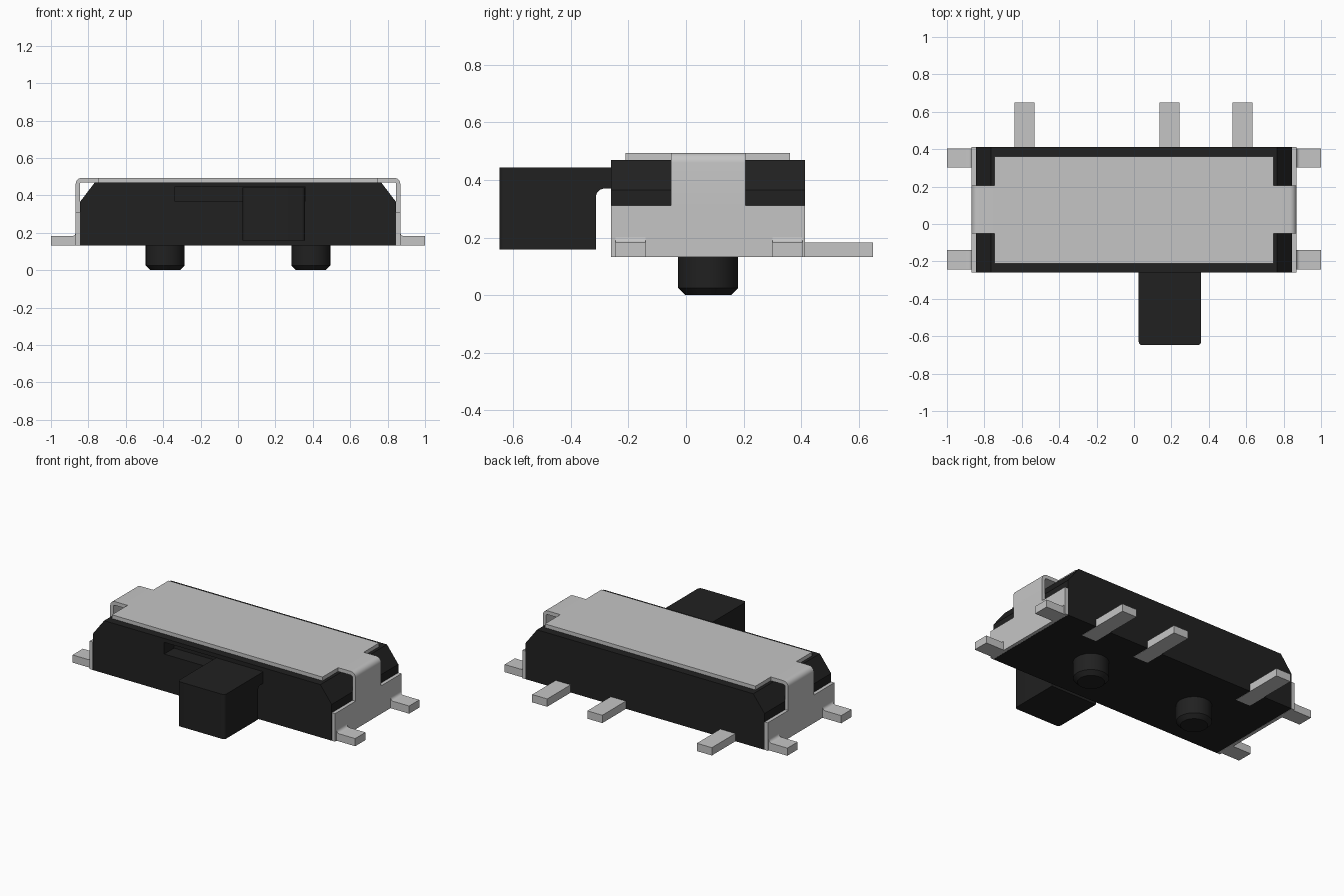
import bpy, bmesh, math

if "Cube" in bpy.data.objects:
    bpy.data.objects.remove(bpy.data.objects["Cube"])


def material(name, value):
    m = bpy.data.materials.new(name)
    m.diffuse_color = (value, value, value, 1)
    m.use_nodes = True
    m.node_tree.nodes["Principled BSDF"].inputs["Base Color"].default_value = m.diffuse_color
    return m


black = material("black plastic", 0.015)
metal = material("bright metal", 0.56)


def prism(name, pts, axis, lo, hi, mat):
    """Extrude a 2D profile along an axis: 'x' uses (y, z), 'y' (x, z), 'z' (x, y)."""
    place = {'x': lambda a, b, t: (t, a, b),
             'y': lambda a, b, t: (a, t, b),
             'z': lambda a, b, t: (a, b, t)}[axis]
    bm = bmesh.new()
    lower = [bm.verts.new(place(a, b, lo)) for a, b in pts]
    upper = [bm.verts.new(place(a, b, hi)) for a, b in pts]
    bm.faces.new(lower)
    bm.faces.new(upper)
    n = len(pts)
    for i in range(n):
        j = (i + 1) % n
        bm.faces.new((lower[i], lower[j], upper[j], upper[i]))
    bmesh.ops.recalc_face_normals(bm, faces=bm.faces)
    return finish(name, bm, mat)


def finish(name, bm, mat):
    me = bpy.data.meshes.new(name)
    bm.to_mesh(me)
    bm.free()
    me.materials.append(mat)
    ob = bpy.data.objects.new(name, me)
    bpy.context.collection.objects.link(ob)
    return ob


def box(name, x0, x1, y0, y1, z0, z1, mat):
    return prism(name, [(x0, y0), (x1, y0), (x1, y1), (x0, y1)], 'z', z0, z1, mat)


def arc(cx, cy, r, a0, a1, n=6):
    return [(cx + r * math.cos(math.radians(a0 + (a1 - a0) * i / n)),
             cy + r * math.sin(math.radians(a0 + (a1 - a0) * i / n))) for i in range(n + 1)]


def mirror_x(ob):
    center = ob.modifiers.new("mirror", 'MIRROR')
    center.use_axis[0] = True
    return ob


def smooth(ob):
    bpy.ops.object.select_all(action='DESELECT')
    ob.select_set(True)
    bpy.context.view_layer.objects.active = ob
    bpy.ops.object.shade_smooth_by_angle(angle=math.radians(30))


Y0, Y1, BASE, TOP = -0.26, 0.413, 0.133, 0.47

# body with chamfered ends and a slot in the front
body = prism("body", [(-0.845, BASE), (0.845, BASE), (0.845, 0.365), (0.765, TOP),
                      (-0.765, TOP), (-0.845, 0.365)], 'y', Y0, Y1, black)
cutter = box("slot_cutter", -0.34, 0.36, Y0 - 0.1, Y0 + 0.1, 0.37, 0.445, black)
cutter.hide_render = True
cutter.hide_viewport = True
cut = body.modifiers.new("slot", 'BOOLEAN')
cut.object = cutter
cut.solver = 'EXACT'

# slider knob with its neck reaching into the slot
profile = [(-0.648, 0.158), (-0.313, 0.158)] + arc(-0.283, 0.34, 0.03, 180, 90)
profile += [(Y0 + 0.098, 0.37), (Y0 + 0.098, 0.443), (-0.648, 0.443)]
slider = prism("slider_knob", profile, 'x', 0.025, 0.359, black)
bm = bmesh.new()
bm.from_mesh(slider.data)
corners = [e for e in bm.edges if all(v.co.y < -0.64 for v in e.verts)
           and abs(e.verts[0].co.z - e.verts[1].co.z) > 0.1]
bmesh.ops.bevel(bm, geom=corners, offset=0.02, segments=4, profile=0.5, affect='EDGES')
bm.to_mesh(slider.data)
bm.free()
smooth(slider)

# locating pegs with chamfered tips
for side, x in (("left", -0.39), ("right", 0.39)):
    bm = bmesh.new()
    rings = [[bm.verts.new((x + a, 0.077 + b, z)) for a, b in arc(0, 0, r, 0, 348.75, 31)]
             for r, z in ((0.079, 0), (0.104, 0.025), (0.104, BASE + 0.005))]
    bm.faces.new(rings[0])
    bm.faces.new(rings[2])
    for low, high in zip(rings, rings[1:]):
        for i in range(32):
            j = (i + 1) % 32
            bm.faces.new((low[i], low[j], high[j], high[i]))
    bmesh.ops.recalc_face_normals(bm, faces=bm.faces)
    smooth(finish(side + "_peg", bm, black))

# metal cover: top plate, bent tabs, end plates
IN, OUT, LID = 0.846, 0.868, 0.494
box("cover_plate", -0.745, 0.745, -0.21, 0.362, TOP, LID, metal)
tab = [(0.745, TOP)] + arc(IN - 0.012, TOP - 0.012, 0.012, 90, 0) + [(IN, 0.312), (OUT, 0.312)]
tab += arc(OUT - 0.034, LID - 0.034, 0.034, 0, 90) + [(0.745, LID)]
smooth(mirror_x(prism("cover_tabs", tab, 'y', -0.052, 0.207, metal)))
mirror_x(box("end_plates", IN, OUT, Y0, Y1, BASE, 0.312, metal))

# mounting feet, filleted where they meet the end plates
foot = [(OUT, BASE), (1.0, BASE), (1.0, 0.182)] + arc(OUT + 0.02, 0.202, 0.02, 270, 180)
for label, y0, y1 in (("front", -0.244, -0.14), ("back", 0.301, 0.404)):
    smooth(mirror_x(prism(label + "_feet", foot, 'y', y0, y1, metal)))

# contact pins along the back, flush under the body
for i, x in enumerate((-0.585, 0.19, 0.58)):
    box("contact_pin_%d" % (i + 1), x - 0.053, x + 0.053, 0.285, 0.65, BASE - 0.001, 0.182, metal)
